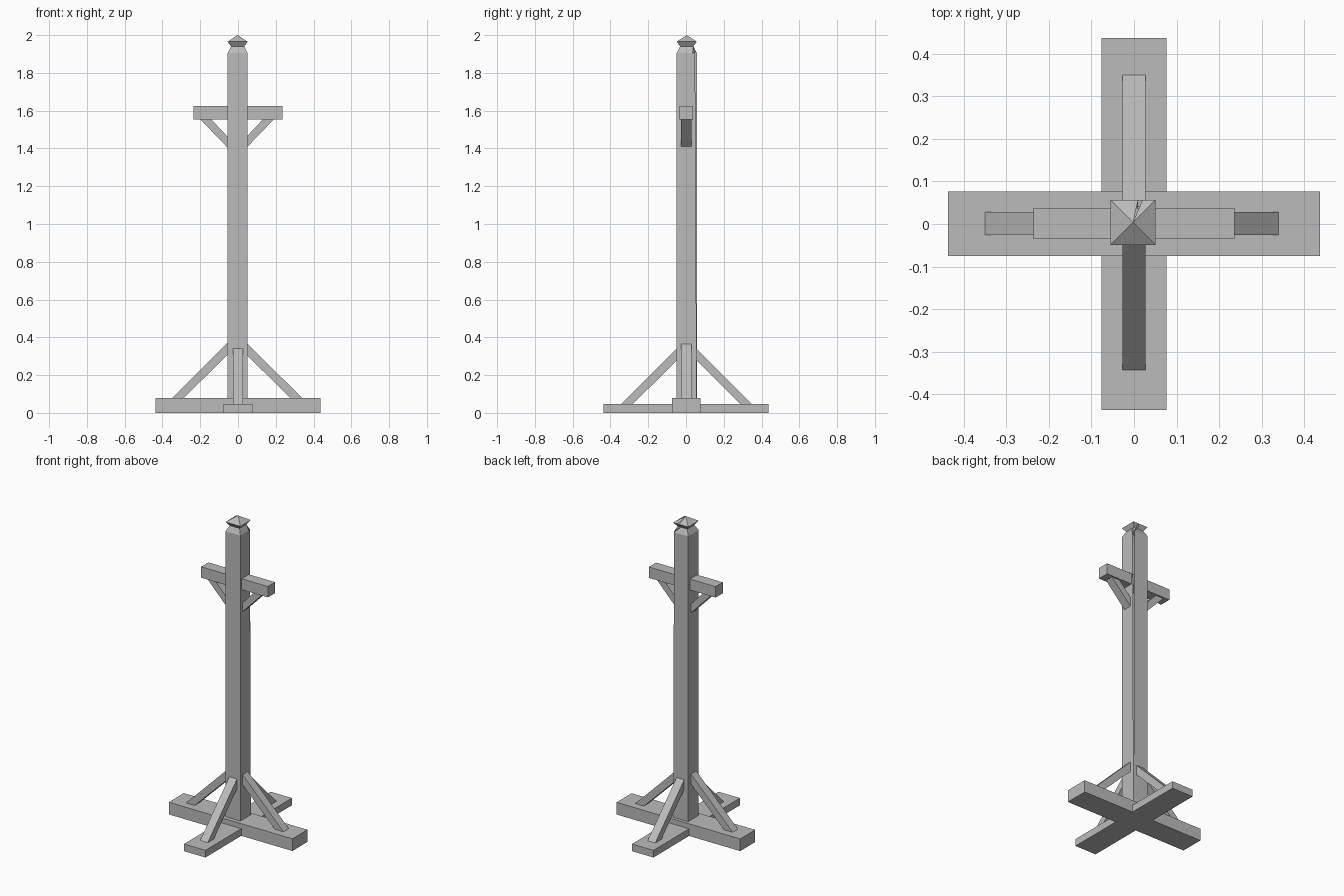
import bpy, bmesh

cube = bpy.data.objects.get("Cube")
if cube:
    bpy.data.objects.remove(cube, do_unlink=True)

grey = bpy.data.materials.new("plain_grey")
grey.use_nodes = True
grey.diffuse_color = (0.5, 0.5, 0.5, 1)
grey.node_tree.nodes["Principled BSDF"].inputs["Base Color"].default_value = (0.5, 0.5, 0.5, 1)


def finish(name, bm):
    mesh = bpy.data.meshes.new(name)
    bm.to_mesh(mesh)
    bm.free()
    mesh.materials.append(grey)
    obj = bpy.data.objects.new(name, mesh)
    bpy.context.collection.objects.link(obj)
    return obj


def beam(name, x, y, z):
    """Box spanning the given (min, max) ranges."""
    bm = bmesh.new()
    bmesh.ops.create_cube(bm, size=1)
    for v in bm.verts:
        v.co = [r[0] if c < 0 else r[1] for c, r in zip(v.co, (x, y, z))]
    finish(name, bm)


def brace(name, profile, axis, side, mid):
    """Slanted bar: (distance, height) outline extruded across its width."""
    half = 0.027
    bm = bmesh.new()
    rows = []
    for across in (-half, half):
        row = []
        for out, z in profile:
            a, b = side * out, across + mid
            row.append(bm.verts.new((a, b, z) if axis == "x" else (b, a, z)))
        rows.append(row)
    bm.faces.new(rows[0])
    bm.faces.new(rows[1])
    for i in range(4):
        j = (i + 1) % 4
        bm.faces.new((rows[0][i], rows[0][j], rows[1][j], rows[1][i]))
    bmesh.ops.recalc_face_normals(bm, faces=bm.faces)
    finish(name, bm)


def lofted_shell(name, rings):
    """Square shell joined ring by ring, open along a narrow split at the back."""
    cx, cy = -0.002, 0.004
    bm = bmesh.new()
    loops = []
    for z, h, start, first, end in rings:
        outline = [start, first, (h, -h), (-h, -h), (-h, h), end]
        loops.append([bm.verts.new((cx + x, cy + y, z)) for x, y in outline])
    for low, high in zip(loops, loops[1:]):
        for i in range(5):
            bm.faces.new((low[i + 1], low[i], high[i], high[i + 1]))
    bmesh.ops.remove_doubles(bm, verts=bm.verts, dist=0.0001)
    bmesh.ops.recalc_face_normals(bm, faces=bm.faces)
    finish(name, bm)


# Crossed feet
beam("foot_beam_side", (-0.438, 0.438), (-0.075, 0.077), (0, 0.078))
beam("foot_beam_front", (-0.076, 0.076), (-0.438, 0.438), (0, 0.046))

# Post, with a split opening upward along the back corner, and flared cap
p, n, c = 0.053, 0.035, 0.053
lofted_shell("post_and_cap", [
    (0.0, p, (p, p), (p, 0.03), (p, p)),
    (1.905, p, (p, p - 0.009), (p, 0.03), (p - 0.006, p)),
    (1.94, n, (0.016, n), (n, n), (0.01, n)),
    (1.965, c, (0.022, c), (c, c), (0.012, c)),
    (2.0, 0.0, (0, 0), (0, 0), (0, 0)),
])

# Crossbar
beam("crossbar", (-0.236, 0.236), (-0.035, 0.038), (1.554, 1.624))

# Braces on both sides of the post
for side, word in ((-1, "right"), (1, "left")):
    s = -0.005 * side
    brace("lower_brace_" + word,
          [(0.345 + s, 0.078), (0.283 + s, 0.078), (0.05 + s, 0.308), (0.05 + s, 0.372)],
          "x", side, 0.001)
    brace("upper_brace_" + word,
          [(0.195 + s, 1.554), (0.137 + s, 1.554), (0.05 + s, 1.462), (0.05 + s, 1.404)],
          "x", side, 0.001)
for side, word in ((-1, "front"), (1, "back")):
    s = 0.003 * side
    brace("lower_brace_" + word,
          [(0.347 + s, 0.046), (0.285 + s, 0.046), (0.05 + s, 0.28), (0.05 + s, 0.343)],
          "y", side, 0)
